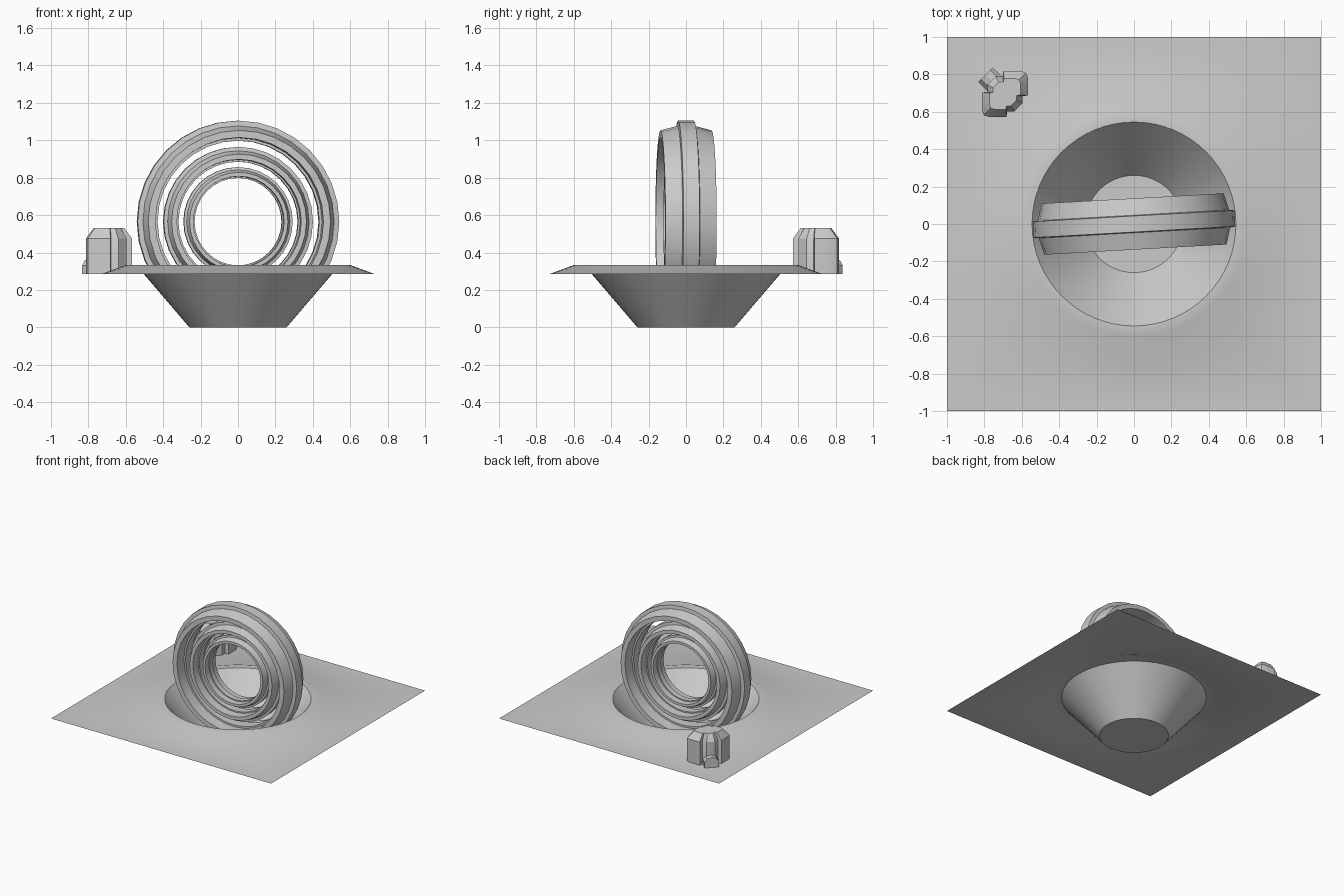
import bpy, math
from math import sin, cos, pi, radians

if "Cube" in bpy.data.objects:
    bpy.data.objects.remove(bpy.data.objects["Cube"])

GROUND = 0.285


def make(name, verts, faces, smooth=True):
    me = bpy.data.meshes.new(name)
    me.from_pydata(verts, [], faces)
    me.update()
    ob = bpy.data.objects.new(name, me)
    bpy.context.collection.objects.link(ob)
    if smooth:
        bpy.ops.object.select_all(action='DESELECT')
        ob.select_set(True)
        bpy.context.view_layer.objects.active = ob
        bpy.ops.object.shade_smooth_by_angle(angle=radians(30))
    return ob


def bridge(a, b, n):
    return [(a + i, a + (i + 1) % n, b + (i + 1) % n, b + i) for i in range(n)]


def circle(r, z, n):
    return [(r * cos(2 * pi * i / n), r * sin(2 * pi * i / n), z) for i in range(n)]


# Sunken bowl, raised rim and square ground sheet in one surface
N = 64
square = []
for x, y, z in circle(1, GROUND, N):
    m = max(abs(x), abs(y))
    square.append((x / m, y / m, z))
verts = (circle(0.26, 0, N) + circle(0.545, 0.333, N) + circle(0.60, 0.333, N)
         + circle(0.73, GROUND, N) + square)
faces = [tuple(range(N))]
for k in range(4):
    faces += bridge(k * N + N, k * N, N)
faces = [faces[0]] + [f[::-1] for f in faces[1:]]
make("ground_with_bowl", verts, faces)


# Nested upright rings: one stepped profile (radius, depth), spun about y
half = [(0.54, 0.043), (0.512, 0.047), (0.488, 0.137), (0.45, 0.137),
        (0.447, 0.043), (0.433, 0.043)]
profile = half + [(r, -d) for r, d in reversed(half)]


def ring(name, scale, n=32):
    p = len(profile)
    verts = [(r * cos(2 * pi * i / n), d, r * sin(2 * pi * i / n))
             for i in range(n) for r, d in profile]
    faces = [(i * p + j, i * p + (j + 1) % p,
              (i + 1) % n * p + (j + 1) % p, (i + 1) % n * p + j)
             for i in range(n) for j in range(p)]
    ob = make(name, verts, faces)
    ob.location = (0, 0, 0.565)
    ob.rotation_euler = (0, 0, radians(3.2))
    ob.scale = (scale,) * 3


for name, s in (("outer_ring", 1), ("middle_ring", 0.74), ("inner_ring", 0.54)):
    ring(name, s)


# Small hut: two rounded lobes, two recessed corners, chamfered flat roof
lobe = [(-0.008, 0.123), (0.085, 0.123), (0.113, 0.113), (0.123, 0.085), (0.123, -0.008)]
recess = [(0.094, -0.012), (0.094, -0.05), (0.05, -0.094), (0.012, -0.094)]
outline = lobe + recess
outline += [(-x, -y) for x, y in outline]
m = len(outline)
hx, hy = -0.69, 0.695
verts = []
for s, z in ((1, GROUND), (1, 0.475), (0.67, 0.53)):
    verts += [(hx + x * s, hy + y * s, z) for x, y in outline]
faces = bridge(m, 0, m) + bridge(2 * m, m, m) + [tuple(reversed(range(2 * m, 3 * m)))]
faces = [f for f in faces[:-1]] + [tuple(reversed(faces[-1][::-1]))]
make("hut", verts, faces)


# Arched entrance tunnel pointing away from the bowl
arch = [(-0.055, 0), (-0.055, 0.045), (-0.035, 0.073), (0, 0.083),
        (0.035, 0.073), (0.055, 0.045), (0.055, 0)]
k = len(arch)
verts = [(w, d, z) for d in (0.06, 0.147) for w, z in arch]
faces = [(i, i + 1, k + i + 1, k + i) for i in range(k - 1)] + [tuple(range(k, 2 * k))]
ob = make("hut_entrance", verts, faces)
ob.location = (hx, hy, GROUND)
ob.rotation_euler = (0, 0, radians(45))

# Make all normals consistent on the closed parts
import bmesh
for o in bpy.data.objects:
    if o.name != "ground_with_bowl":
        bm = bmesh.new()
        bm.from_mesh(o.data)
        bmesh.ops.recalc_face_normals(bm, faces=bm.faces)
        bm.to_mesh(o.data)
        bm.free()
    else:
        # floor and sheet face upwards
        bm = bmesh.new()
        bm.from_mesh(o.data)
        bm.normal_update()
        down = [f for f in bm.faces if f.normal.z < 0]
        bmesh.ops.reverse_faces(bm, faces=down)
        bm.to_mesh(o.data)
        bm.free()
